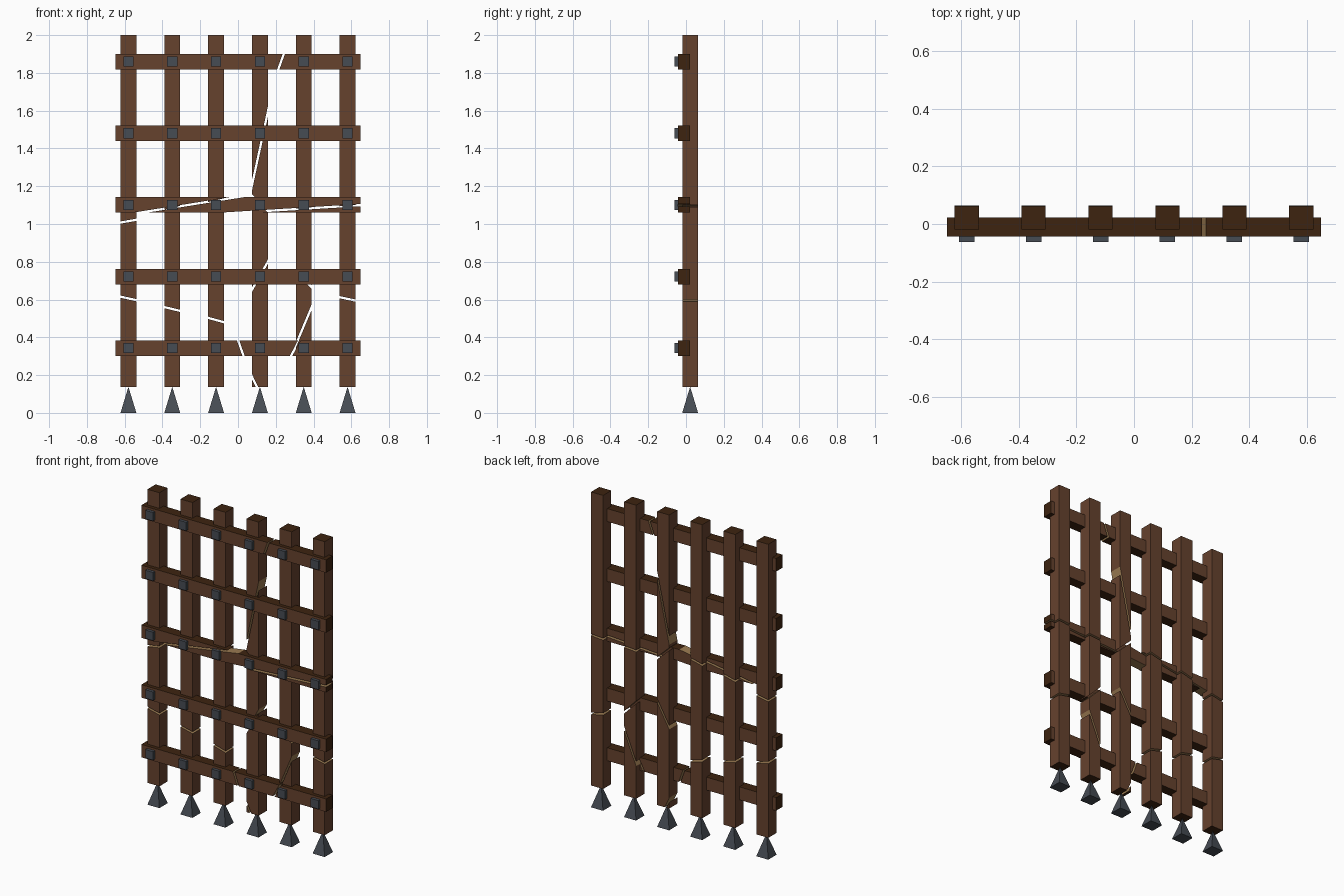
import bpy, bmesh
from mathutils import Vector

if "Cube" in bpy.data.objects:
    bpy.data.objects.remove(bpy.data.objects["Cube"])


def mat(name, col):
    m = bpy.data.materials.new(name)
    m.diffuse_color = (*col, 1)
    m.use_nodes = True
    m.node_tree.nodes["Principled BSDF"].inputs["Base Color"].default_value = m.diffuse_color
    return m


WOOD = mat("brown wood", (0.133, 0.054, 0.027))
DARK = mat("dark end grain", (0.047, 0.017, 0.005))
SPLIT = mat("pale split wood", (0.33, 0.20, 0.085))
IRON = mat("dark iron", (0.062, 0.072, 0.088))
GAP = 0.012


def box(bm, lo, hi):
    vs = bmesh.ops.create_cube(bm, size=1)["verts"]
    for v in vs:
        v.co = Vector([(a + b) / 2 + c * (b - a) for a, b, c in zip(lo, hi, v.co)])


def finish(bm, name, mats):
    bmesh.ops.recalc_face_normals(bm, faces=bm.faces[:])
    me = bpy.data.meshes.new(name)
    bm.to_mesh(me)
    bm.free()
    for m in mats:
        me.materials.append(m)
    ob = bpy.data.objects.new(name, me)
    bpy.context.collection.objects.link(ob)
    return ob


def clip(src, point, normal):
    """Keep the part of src behind the plane and cap the cut in pale wood."""
    bm = src.copy()
    r = bmesh.ops.bisect_plane(bm, geom=bm.verts[:] + bm.edges[:] + bm.faces[:], dist=1e-6,
                               plane_co=point, plane_no=normal, clear_outer=True)
    edges = [e for e in r["geom_cut"] if isinstance(e, bmesh.types.BMEdge) and e.is_boundary]
    if edges:
        for f in bmesh.ops.holes_fill(bm, edges=edges)["faces"]:
            f.material_index = 2
    return bm


def timber(name, lo, hi, is_dark, cracks):
    """A squared beam broken along crack lines given as (x1, z1, x2, z2)."""
    bm = bmesh.new()
    box(bm, lo, hi)
    bm.normal_update()
    for f in bm.faces:
        f.material_index = 1 if is_dark(f.normal) else 0
    pieces = [bm]
    for x1, z1, x2, z2 in cracks:
        n = Vector((z1 - z2, 0, x2 - x1)).normalized()
        p = Vector(((x1 + x2) / 2, 0, (z1 + z2) / 2))
        new = []
        for b in pieces:
            new += [clip(b, p - n * GAP / 2, n), clip(b, p + n * GAP / 2, -n)]
            b.free()
        pieces = [b for b in new if len(b.faces) > 3]
    for i, b in enumerate(pieces):
        finish(b, f"{name}_piece_{i + 1}", [WOOD, DARK, SPLIT])


XS = [-0.58 + 0.232 * i for i in range(6)]
ZS = [0.343, 0.722, 1.101, 1.480, 1.860]
H = 0.042

# upright bars, cracks per bar
bar_cracks = [
    [(-0.62, 1.008, -0.54, 1.022), (-0.62, 0.615, -0.54, 0.597)],
    [(-0.39, 1.07, -0.306, 1.09), (-0.39, 0.56, -0.306, 0.54)],
    [(-0.158, 1.11, -0.074, 1.13), (-0.158, 0.503, -0.074, 0.480)],
    [(0.073, 1.15, 0.158, 1.07), (0.073, 1.20, 0.155, 1.58),
     (0.073, 0.65, 0.158, 0.80), (0.07, 0.20, 0.10, 0.137)],
    [(0.306, 1.075, 0.39, 1.082), (0.306, 0.75, 0.39, 0.665), (0.306, 0.36, 0.39, 0.56)],
    [(0.54, 1.088, 0.62, 1.094), (0.54, 0.612, 0.62, 0.595)],
]
for i, (x, cr) in enumerate(zip(XS, bar_cracks)):
    timber(f"upright_bar_{i + 1}", (x - H, -0.019, 0.138), (x + H, 0.063, 2.0),
           lambda n: abs(n.z) > 0.5, cr)

# cross rails, cracks per rail
rail_cracks = [
    [(0.0, 0.385, 0.03, 0.30), (0.28, 0.30, 0.325, 0.385)],
    [],
    [(-0.52, 1.06, 0.0, 1.143), (0.13, 1.068, 0.65, 1.10)],
    [],
    [(0.213, 1.818, 0.243, 1.902)],
]
for i, (z, cr) in enumerate(zip(ZS, rail_cracks)):
    timber(f"cross_rail_{i + 1}", (-0.648, -0.043, z - 0.041), (0.648, 0.022, z + 0.041),
           lambda n: abs(n.y) < 0.5, cr)

# iron bolts at every crossing
bm = bmesh.new()
for x in XS:
    for z in ZS:
        box(bm, (x - 0.027, -0.062, z - 0.027), (x + 0.027, -0.042, z + 0.027))
finish(bm, "iron_bolts", [IRON])

# four-sided iron spikes under the bars
bm = bmesh.new()
for x in XS:
    base = [bm.verts.new((x + sx * H, 0.022 + sy * H, 0))
            for sx, sy in ((-1, -1), (1, -1), (1, 1), (-1, 1))]
    tip = bm.verts.new((x, 0.022, 0.138))
    bm.faces.new(base)
    for k in range(4):
        bm.faces.new((base[k], base[(k + 1) % 4], tip))
finish(bm, "iron_spikes", [IRON])
